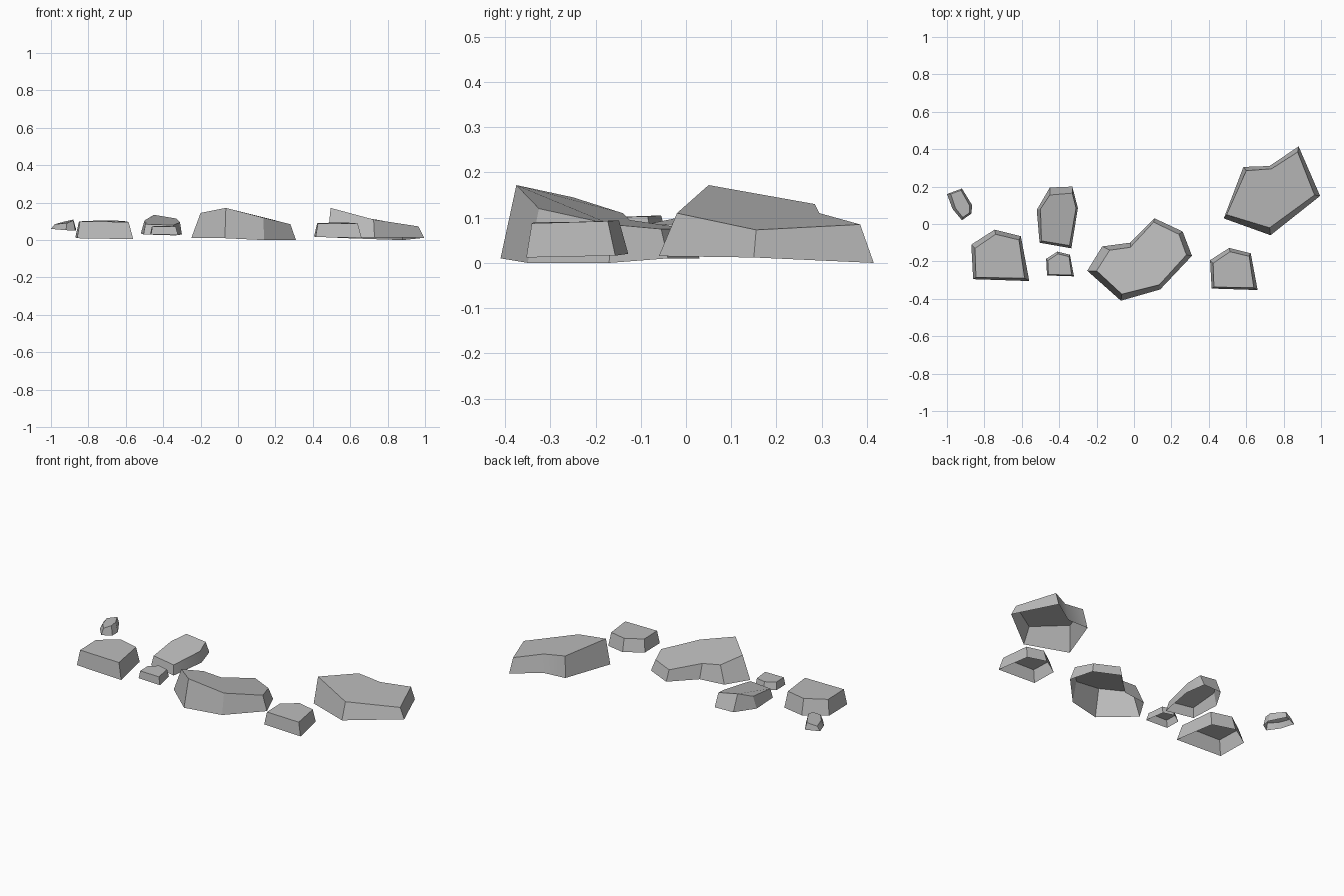
import bpy
import bmesh
import math
from mathutils import Vector

default_cube = bpy.data.objects.get("Cube")
if default_cube:
    bpy.data.objects.remove(default_cube, do_unlink=True)

# One plain grey for every stone
stone_grey = bpy.data.materials.new("stone grey")
stone_grey.use_nodes = True
colour = (0.5, 0.5, 0.5, 1)
stone_grey.diffuse_color = colour
stone_grey.node_tree.nodes["Principled BSDF"].inputs["Base Color"].default_value = colour


def make_stone(name, rim, top, position=(0, 0, 0), scale=1.0):
    """Open-bottomed stone: a ground rim joined to a smaller, tilted top.
    Points are given in hundredths of a unit."""
    mesh = bpy.data.meshes.new(name)
    bm = bmesh.new()

    def add_loop(points):
        return [bm.verts.new(Vector(point) * scale / 100 + Vector(position))
                for point in points]

    lower = add_loop(rim)
    upper = add_loop(top)
    count = len(lower)
    for index in range(count):
        following = (index + 1) % count
        bm.faces.new((lower[index], lower[following], upper[following], upper[index]))
    cap = bm.faces.new(upper)
    bmesh.ops.recalc_face_normals(bm, faces=bm.faces)
    cap.normal_update()
    if cap.normal.z < 0:
        bmesh.ops.reverse_faces(bm, faces=bm.faces)
    bm.to_mesh(mesh)
    bm.free()

    stone = bpy.data.objects.new(name, mesh)
    bpy.context.collection.objects.link(stone)
    mesh.materials.append(stone_grey)
    bpy.ops.object.select_all(action="DESELECT")
    stone.select_set(True)
    bpy.context.view_layer.objects.active = stone
    bpy.ops.object.shade_smooth_by_angle(angle=math.radians(30))
    return stone


# Large middle stone with a notch at the back
make_stone(
    "large_middle_stone",
    rim=[(-25, -25, 1), (-17, -12, 1), (-2, -10, 1), (11, 3, 1),
         (26, -4, 1), (31, -17, 0), (14, -35, 0), (-7, -41, 1)],
    top=[(-20, -25, 14.5), (-13, -14, 11), (-2, -12.5, 9.5), (10.5, 1, 7.5),
         (24, -5.5, 7.5), (28, -16.5, 8.5), (13.5, -32.5, 12), (-6.5, -37.5, 17.2)])

# Large stone at the back
make_stone(
    "large_back_stone",
    rim=[(48, 3, 1.5), (58.5, 30.5, 1), (72.5, 31, 0.5), (88, 41.5, 0),
         (99.5, 15, 1.2), (73, -6, 1.5)],
    top=[(49.5, 5, 17.2), (60, 28.5, 13), (73.5, 29.5, 11), (87.5, 38.5, 8.5),
         (96.5, 15.5, 7.3), (72.5, -2, 11)])

# Long raised stone
make_stone(
    "long_stone",
    rim=[(-52, 7.5, 3.5), (-45, 19.5, 4), (-33, 20, 4), (-30, 8.5, 3),
         (-33.5, -13, 2.5), (-50.5, -10, 3)],
    top=[(-50, 8, 10.5), (-45, 15.5, 13.5), (-33, 16.5, 11.5), (-31, 8.5, 9.5),
         (-34.5, -11.5, 8), (-49.5, -9, 8.5)])

# Smallest stone, raised the most
make_stone(
    "small_stone",
    rim=[(-100, 16, 6), (-92, 19, 6), (-86.5, 10, 5.5), (-87, 5.5, 5),
         (-92, 2, 5.3), (-97, 8, 5.7)],
    top=[(-98, 16, 8.5), (-92.5, 18, 10), (-88, 10, 11), (-88, 6, 10.5),
         (-91.5, 3.5, 9), (-95.5, 8.5, 8.7)])

# Three copies of one five-sided stone, at different sizes
block_rim = [(0, 0, 0.5), (-1, 18.5, 1), (11.5, 26.5, 1), (25.5, 23, 0.5), (30, -1, 0)]
block_top = [(1.5, 1, 9.5), (1, 16.5, 9.5), (12, 24, 10), (24.5, 21, 9.8), (27.5, 0.5, 9.2)]
blocks = [
    ("block_stone_large", (-0.86, -0.295, 0.005), 1.0),
    ("block_stone_medium", (0.415, -0.345, 0.012), 0.82),
    ("block_stone_small", (-0.465, -0.275, 0.028), 0.48),
]
for name, position, scale in blocks:
    make_stone(name, block_rim, block_top, position, scale)
